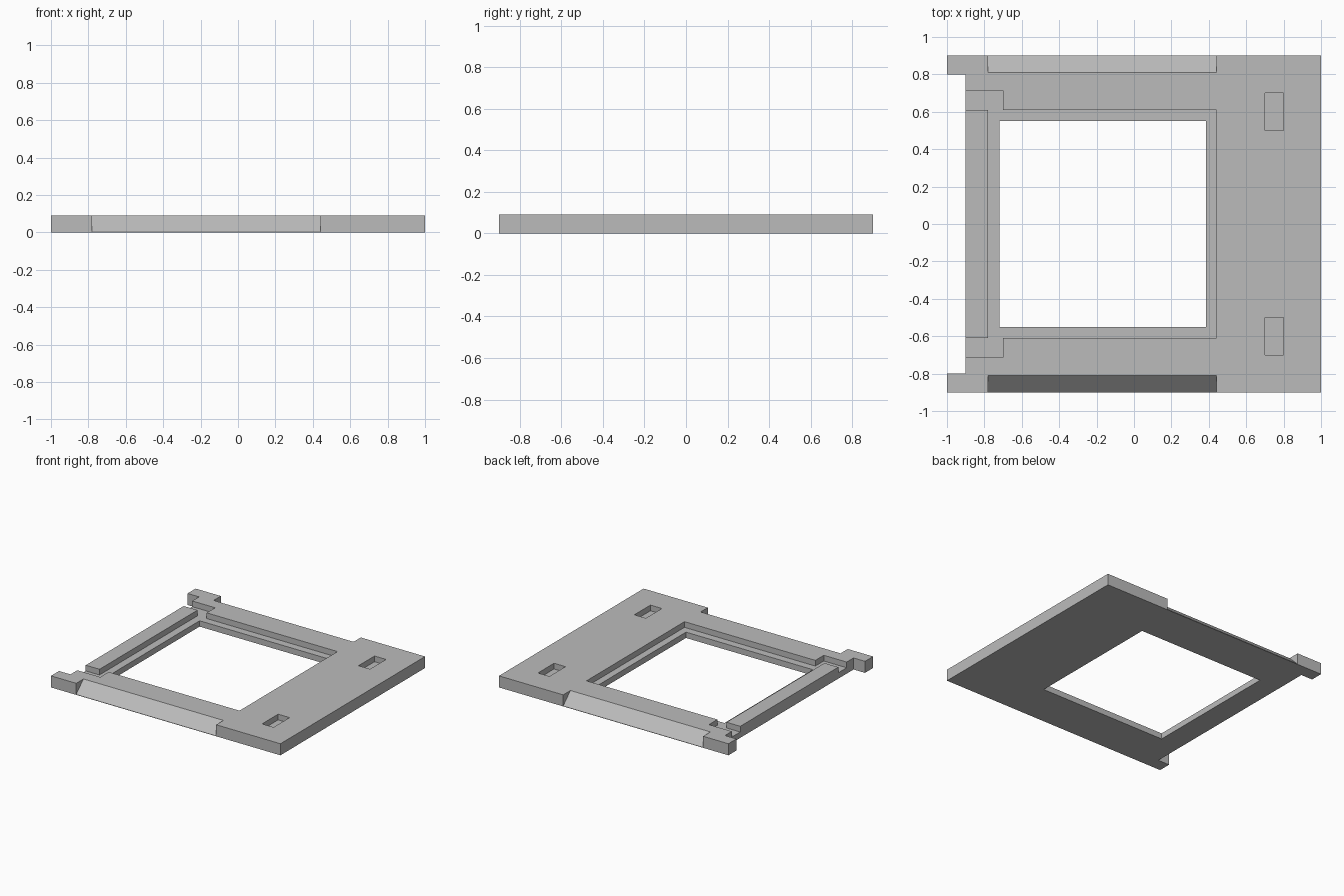
import bpy
import bmesh
from mathutils import Vector

if "Cube" in bpy.data.objects:
    bpy.data.objects.remove(bpy.data.objects["Cube"], do_unlink=True)

TOP = 0.091      # plate thickness
FLOOR = 0.046    # height of the recess and pocket floors
OVER = 0.2       # cutters reach past the plate

grey = bpy.data.materials.new("plain grey")
grey.use_nodes = True
colour = (0.5, 0.5, 0.5, 1)
grey.diffuse_color = colour
grey.node_tree.nodes["Principled BSDF"].inputs["Base Color"].default_value = colour


def prism(name, outline, direction):
    """Extrude a closed outline along a direction."""
    bm = bmesh.new()
    face = bm.faces.new([bm.verts.new(p) for p in outline])
    new = bmesh.ops.extrude_face_region(bm, geom=[face])["geom"]
    bmesh.ops.translate(bm, vec=Vector(direction),
                        verts=[v for v in new if isinstance(v, bmesh.types.BMVert)])
    bmesh.ops.recalc_face_normals(bm, faces=bm.faces[:])
    mesh = bpy.data.meshes.new(name)
    bm.to_mesh(mesh)
    bm.free()
    mesh.materials.append(grey)
    obj = bpy.data.objects.new(name, mesh)
    bpy.context.collection.objects.link(obj)
    return obj


def flat(points, z):
    return [(x, y, z) for x, y in points]


def mirrored(half):
    """Complete an outline that is symmetric about y = 0."""
    return half + [(x, -y) for x, y in reversed(half)]


def box(x0, x1, y0, y1):
    return [(x0, y0), (x1, y0), (x1, y1), (x0, y1)]


# Plate with two ears on its left edge
plate_half = [(-0.9, 0.8), (-1, 0.8), (-1, 0.9), (1, 0.9)]
plate = prism("frame_plate", flat(mirrored(plate_half), 0), (0, 0, TOP))

# Stepped recess round the window, opening at two side slots
recess_half = [(-0.78, 0.61), (-0.95, 0.61), (-0.95, 0.715),
               (-0.7, 0.715), (-0.7, 0.61), (0.44, 0.61)]
cutters = [
    prism("recess_cutter", flat(mirrored(recess_half), FLOOR), (0, 0, OVER)),
    prism("window_cutter", flat(box(-0.72, 0.385, -0.55, 0.55), -OVER), (0, 0, 2 * OVER)),
]

# Pockets and sloped edges, one on each side
for side in (-1, 1):
    pocket = box(0.7, 0.8, side * 0.5, side * 0.7)
    cutters.append(prism("pocket_cutter", flat(pocket, FLOOR), (0, 0, OVER)))
    slope = [(-0.78, side * y, z) for y, z in
             ((0.9, 0.003), (0.81, TOP), (0.81, OVER), (1, OVER), (1, 0.003))]
    cutters.append(prism("slope_cutter", slope, (1.22, 0, 0)))

# Cut the plate, then discard the cutters
bpy.context.view_layer.objects.active = plate
for cutter in cutters:
    cutter.hide_render = True
    cut = plate.modifiers.new(cutter.name, "BOOLEAN")
    cut.operation = "DIFFERENCE"
    cut.solver = "EXACT"
    cut.object = cutter
    bpy.ops.object.modifier_apply(modifier=cut.name)
    bpy.data.objects.remove(cutter, do_unlink=True)
